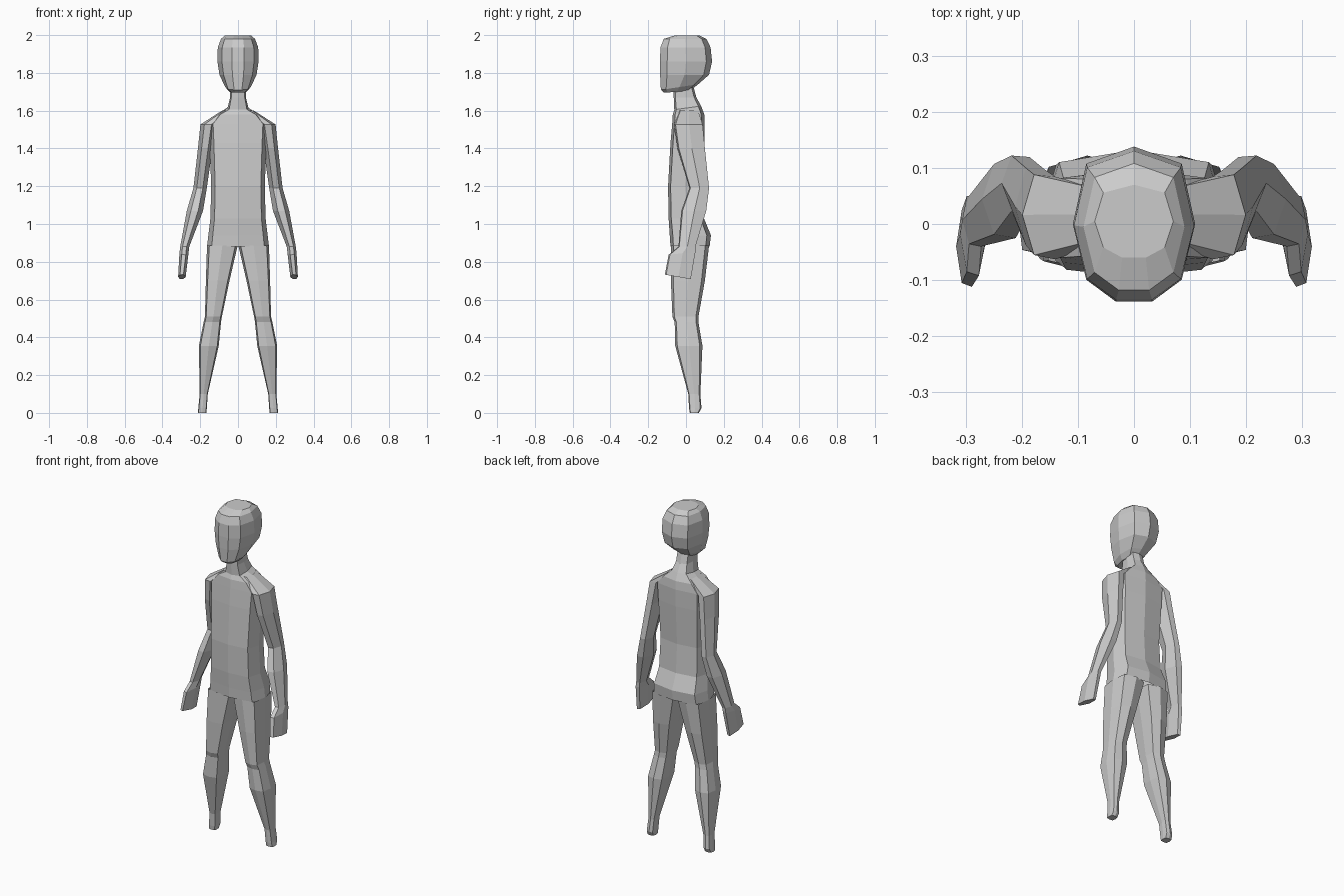
import bpy, bmesh

# Unit cross-sections, listed counter-clockwise
BODY = [(0, -1), (.85, -.85), (1, 0), (.85, .8), (0, 1), (-.85, .8), (-1, 0), (-.85, -.85)]
LIMB = [(-.4, -1), (.5, -.9), (1, .05), (.5, 1), (-.4, .95), (-1, 0)]
HEAD = [(-.3, -1), (.3, -1), (.78, -.72), (1, 0), (.78, .78), (0, 1), (-.78, .78), (-1, 0), (-.78, -.72)]


def loft(name, section, rings, cap_first=False, cap_last=False, mirror=False):
    """Skin rings given as (z, x_min, x_max, y_min, y_max[, z tilt along y])."""
    bm = bmesh.new()
    loops = []
    for z, x0, x1, y0, y1, *tilt in rings:
        t = tilt[0] if tilt else 0
        loops.append([bm.verts.new(((x0 + x1) / 2 + u * (x1 - x0) / 2,
                                    (y0 + y1) / 2 + v * (y1 - y0) / 2,
                                    z + t * v)) for u, v in section])
    n = len(section)
    for a, b in zip(loops, loops[1:]):
        for i in range(n):
            j = (i + 1) % n
            bm.faces.new((a[i], a[j], b[j], b[i]))
    if cap_first:
        bm.faces.new(loops[0])
    if cap_last:
        bm.faces.new(loops[-1])
    bmesh.ops.recalc_face_normals(bm, faces=bm.faces)
    mesh = bpy.data.meshes.new(name)
    bm.to_mesh(mesh)
    bm.free()
    ob = bpy.data.objects.new(name, mesh)
    bpy.context.collection.objects.link(ob)
    if mirror:
        ob.modifiers.new("Mirror", 'MIRROR').use_clip = True
    return ob


def centred(rows):
    return [(z, -w, w, *rest) for z, w, *rest in rows]


# Head: narrow jaw, tall face, flat crown
loft("head", HEAD, centred([
    (1.70, .045, -.115, .02, .005),
    (1.725, .068, -.133, .065, .015),
    (1.79, .098, -.137, .122),
    (1.86, .109, -.138, .138),
    (1.935, .107, -.135, .130),
    (1.98, .09, -.118, .108),
    (1.998, .07, -.06, .07)]), cap_first=True, cap_last=True)

# Torso with neck and hips
loft("torso", BODY, centred([
    (1.76, .04, -.065, .03),
    (1.67, .042, -.065, .055),
    (1.615, .055, -.062, .08, .01),
    (1.58, .11, -.07, .097),
    (1.53, .155, -.073, .099),
    (1.43, .150, -.082, .097),
    (1.20, .142, -.095, .085),
    (1.03, .146, -.092, .095),
    (.94, .157, -.086, .132),
    (.88, .164, -.082, .125)]))

# Legs, from hip to small foot
loft("legs", BODY, [
    (.885, .002, .164, -.08, .122),
    (.70, .045, .170, -.08, .10),
    (.51, .085, .175, -.072, .066),
    (.48, .09, .182, -.06, .066),
    (.355, .102, .207, -.057, .087),
    (.10, .160, .203, .012, .076),
    (.025, .165, .210, .016, .082),
    (.0, .167, .213, .02, .068)], cap_last=True, mirror=True)

# Arms, from sloping shoulder to mitten hand
loft("arms", LIMB, [
    (1.60, .05, .085, -.035, .065),
    (1.527, .115, .199, -.063, .088),
    (1.40, .135, .212, -.045, .10),
    (1.19, .165, .236, .018, .122),
    (1.07, .185, .271, -.025, .107),
    (.88, .258, .306, -.04, .05),
    (.845, .262, .310, -.092, .05, .008),
    (.72, .277, .317, -.112, .025, -.012)], cap_last=True, mirror=True)
